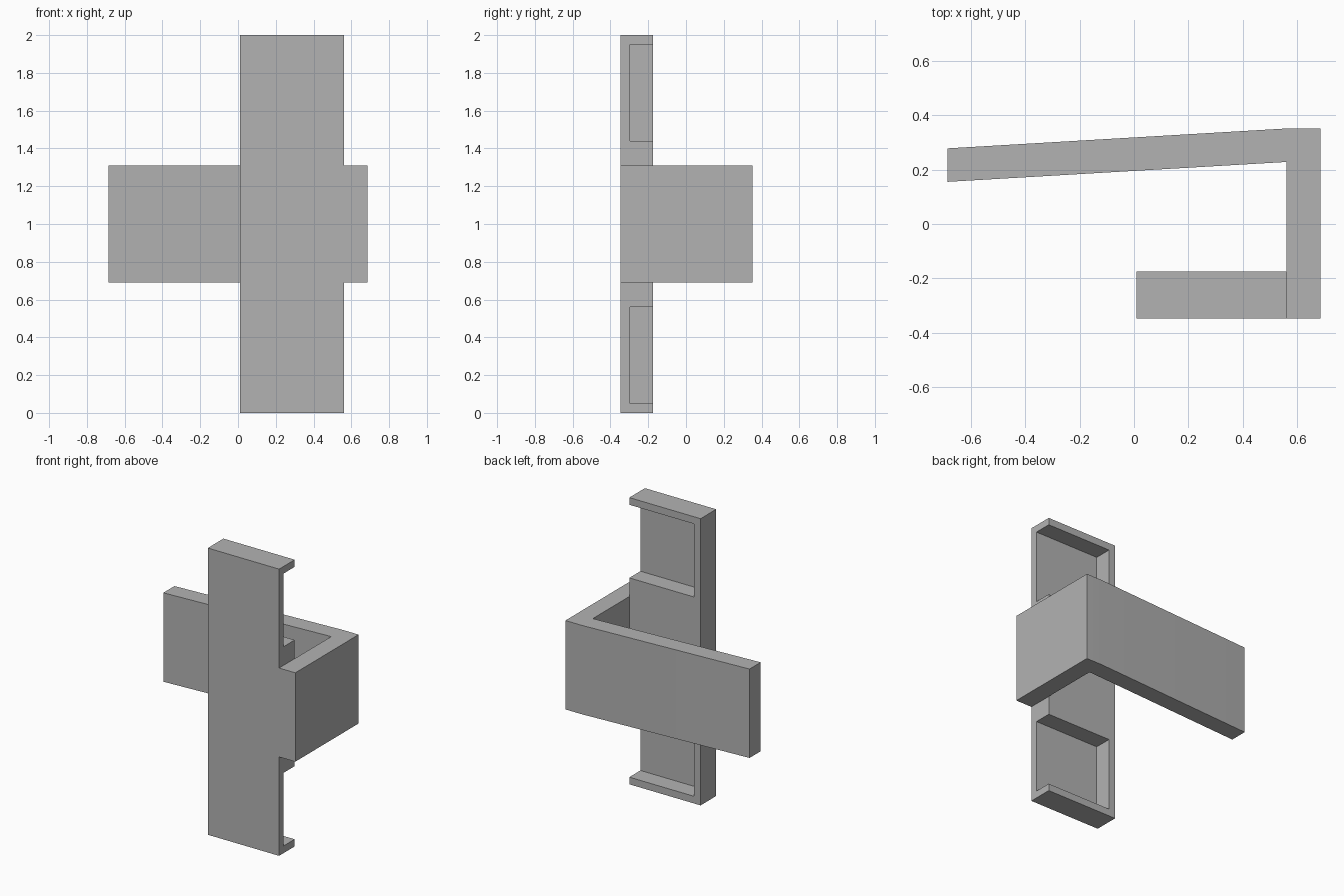
import bpy
import bmesh
from mathutils import Vector

cube = bpy.data.objects.get("Cube")
if cube:
    bpy.data.objects.remove(cube, do_unlink=True)

GREY = (0.45, 0.45, 0.45, 1.0)
grey = bpy.data.materials.new("plain_grey")
grey.use_nodes = True
grey.diffuse_color = GREY
grey.node_tree.nodes["Principled BSDF"].inputs["Base Color"].default_value = GREY


def prism(name, outline, z0, z1):
    """Extrude a plan outline (x, y) from z0 up to z1."""
    bm = bmesh.new()
    base = bm.faces.new([bm.verts.new((x, y, z0)) for x, y in outline])
    top = bmesh.ops.extrude_face_region(bm, geom=[base])
    verts = [v for v in top["geom"] if isinstance(v, bmesh.types.BMVert)]
    bmesh.ops.translate(bm, vec=Vector((0, 0, z1 - z0)), verts=verts)
    bmesh.ops.recalc_face_normals(bm, faces=bm.faces)
    mesh = bpy.data.meshes.new(name)
    bm.to_mesh(mesh)
    bm.free()
    mesh.materials.append(grey)
    obj = bpy.data.objects.new(name, mesh)
    bpy.context.collection.objects.link(obj)
    return obj


def rect(x0, x1, y0, y1):
    return [(x0, y0), (x1, y0), (x1, y1), (x0, y1)]


# Main dimensions
LEFT, RIGHT, END = 0.01, 0.56, 0.685
FRONT, BACK = -0.347, -0.175
WALL = 0.05

# Tall front plate
plate = prism("front_plate", rect(LEFT, RIGHT, FRONT, BACK), 0, 2)

# Pockets in its back, open towards the clip side
for name, low, high in (("lower_pocket", WALL, 0.56), ("upper_pocket", 1.44, 2 - WALL)):
    cutter = prism(name + "_cutter",
                   rect(LEFT + WALL, RIGHT + 0.1, FRONT + WALL, BACK + 0.1), low, high)
    cutter.hide_render = True
    cutter.hide_set(True)
    cutter.display_type = 'WIRE'
    cut = plate.modifiers.new(name, 'BOOLEAN')
    cut.operation = 'DIFFERENCE'
    cut.solver = 'EXACT'
    cut.object = cutter

# Hooked clip: side wall with a slanting rear arm
clip = prism("rear_clip", [
    (RIGHT, FRONT), (END, FRONT), (END, 0.351), (RIGHT, 0.351),
    (-END, 0.278), (-END, 0.155), (RIGHT, 0.228)], 0.69, 1.31)

# Soften only the shallow bend of the arm
bpy.ops.object.select_all(action='DESELECT')
clip.select_set(True)
bpy.context.view_layer.objects.active = clip
bpy.ops.object.shade_smooth_by_angle()
